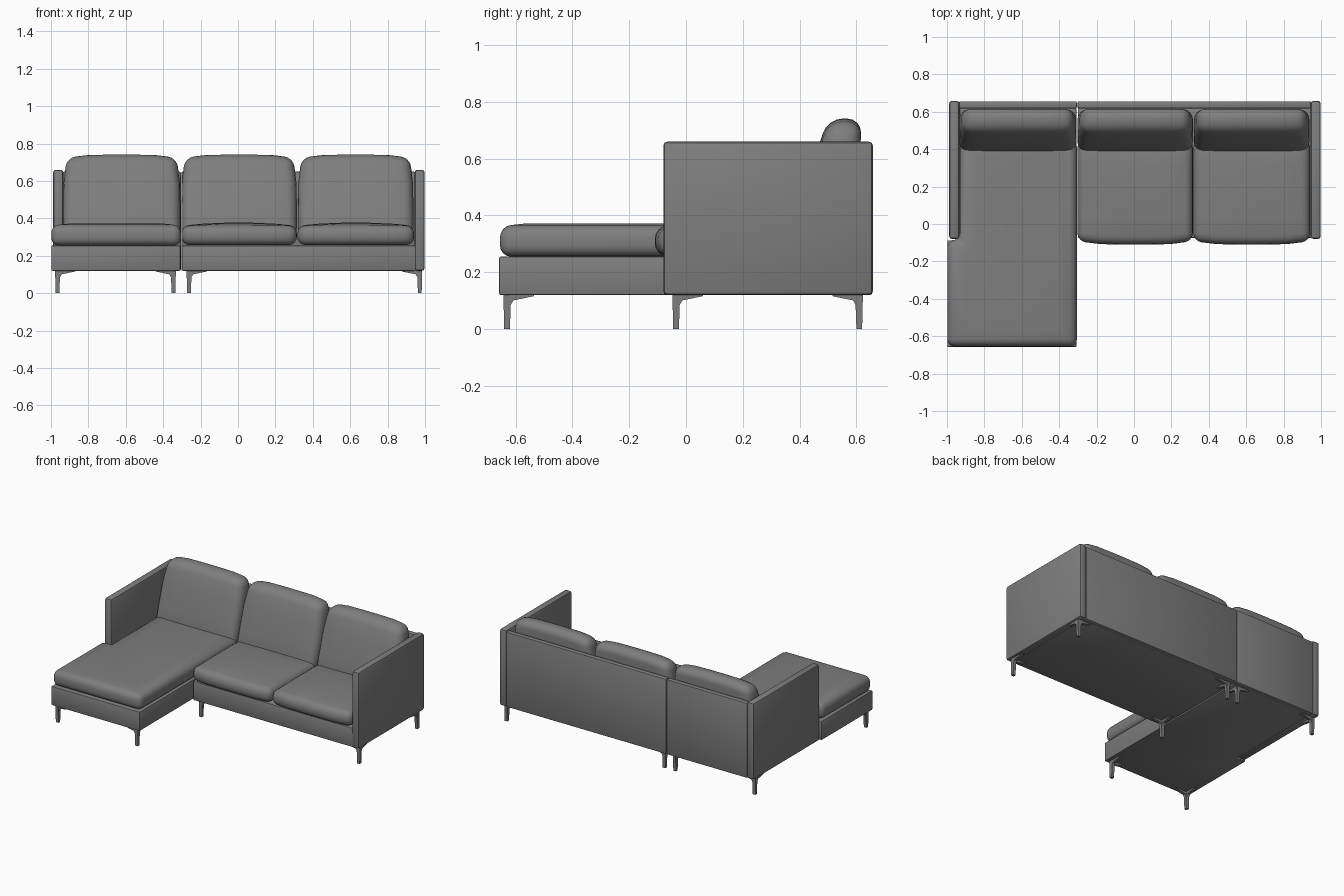
import bpy, bmesh, math
from mathutils import Vector

if "Cube" in bpy.data.objects:
    bpy.data.objects.remove(bpy.data.objects["Cube"])


def material(name, value):
    m = bpy.data.materials.new(name)
    m.use_nodes = True
    colour = (value, value, value, 1)
    m.diffuse_color = colour
    m.node_tree.nodes["Principled BSDF"].inputs["Base Color"].default_value = colour
    return m


fabric = material("grey fabric", 0.21)


def finish(name, bm, bevel=0.0, segments=2):
    """Round the hard edges and turn the bmesh into a smooth object."""
    bmesh.ops.recalc_face_normals(bm, faces=bm.faces[:])
    if bevel:
        hard = [e for e in bm.edges if e.calc_face_angle(0) > math.radians(50)]
        bmesh.ops.bevel(bm, geom=hard, offset=bevel, segments=segments,
                        profile=0.5, affect='EDGES')
    mesh = bpy.data.meshes.new(name)
    bm.to_mesh(mesh)
    bm.free()
    ob = bpy.data.objects.new(name, mesh)
    bpy.context.collection.objects.link(ob)
    mesh.materials.append(fabric)
    bpy.ops.object.select_all(action='DESELECT')
    bpy.context.view_layer.objects.active = ob
    ob.select_set(True)
    bpy.ops.object.shade_smooth_by_angle(angle=math.radians(40))
    return ob


def grid_box(cuts):
    """Cube from -1 to 1, cut the given number of times along x, y and z."""
    bm = bmesh.new()
    bmesh.ops.create_cube(bm, size=2)
    for axis, n in enumerate(cuts):
        if n:
            along = [e for e in bm.edges
                     if abs(e.verts[0].co[axis] - e.verts[1].co[axis]) > 1]
            bmesh.ops.subdivide_edges(bm, edges=along, cuts=n, use_grid_fill=True)
    return bm


def mix(a, b, t):
    return a + (b - a) * (t + 1) / 2


def box(name, x, y, z, bevel):
    bm = grid_box((0, 0, 0))
    for v in bm.verts:
        v.co = Vector((mix(*x, v.co.x), mix(*y, v.co.y), mix(*z, v.co.z)))
    return finish(name, bm, bevel)


def slab(name, outline, z0, z1, bevel, segments, crown=0):
    """Upright block over a plan outline, with an optional raised crown."""
    bm = bmesh.new()
    base = bm.faces.new([bm.verts.new((x, y, z0)) for x, y in outline])
    top = bmesh.ops.extrude_face_region(bm, geom=[base])["geom"]
    bmesh.ops.translate(bm, vec=(0, 0, z1 - z0),
                        verts=[g for g in top if isinstance(g, bmesh.types.BMVert)])
    bmesh.ops.recalc_face_normals(bm, faces=bm.faces[:])
    if crown:
        lid = max(bm.faces, key=lambda f: f.calc_center_median().z)
        bmesh.ops.inset_region(bm, faces=[lid], thickness=0.13, depth=crown)
    return finish(name, bm, bevel, segments)


def seat_cushion(name, x0, x1):
    bm = grid_box((4, 3, 0))
    for v in bm.verts:
        u, s, w = v.co
        dome = (1 - u * u) * (1 - s * s)
        front = -0.092 - 0.018 * (1 - u ** 4)
        v.co = Vector((mix(x0, x1, u), mix(front, 0.45, s),
                       0.362 + 0.016 * dome if w > 0 else 0.257))
    finish(name, bm, 0.045, 4)


def back_cushion(name, x0, x1):
    bm = grid_box((4, 0, 2))
    mid = (x0 + x1) / 2
    for v in bm.verts:
        u, s, w = v.co
        dome = (1 - u * u) * (1 - w * w)
        width = 1 - 0.06 * max(w, 0) ** 2
        front = mix(0.375, 0.50, w) - 0.012 * dome
        rear = mix(0.60, 0.618, w)
        v.co = Vector((mid + u * width * (x1 - x0) / 2, mix(front, rear, s),
                       mix(0.30, 0.725 + 0.016 * (1 - u ** 4), w)))
    finish(name, bm, 0.05, 4)


def leg(name, x, y, dx, dy):
    """Tapered foot with two bracket arms pointing inward along x and y."""
    bm = bmesh.new()
    # half profile of the bracket: distance inward, height
    profile = [(-0.013, 0.122), (-0.010, 0), (0.010, 0), (0.013, 0.085),
               (0.022, 0.101), (0.095, 0.116), (0.095, 0.122)]
    for way, side in ((Vector((dx, 0, 0)), Vector((0, 1, 0))),
                      (Vector((0, dy, 0)), Vector((1, 0, 0)))):
        rows = []
        for sgn in (-1, 1):
            rows.append([bm.verts.new(Vector((x, y, h)) + way * d + side * sgn * 0.010)
                         for d, h in profile])
            bm.faces.new(rows[-1])
        for i in range(len(profile)):
            j = (i + 1) % len(profile)
            bm.faces.new((rows[0][i], rows[0][j], rows[1][j], rows[1][i]))
    finish(name, bm)


# Frame: bases, arms and back panels
def chaise_outline(front, seam, back):
    return [(-0.998, front), (seam, front), (seam, back), (-0.932, back),
            (-0.932, -0.087), (-0.998, -0.087)]


slab("chaise_base", chaise_outline(-0.658, -0.308, 0.63), 0.12, 0.255, 0.006, 2)
box("sofa_base", (-0.300, 0.95), (-0.075, 0.63), (0.12, 0.255), 0.006)
box("right_arm", (-0.988, -0.934), (-0.08, 0.658), (0.12, 0.66), 0.014)
box("left_arm", (0.945, 0.998), (-0.08, 0.658), (0.12, 0.66), 0.014)
box("chaise_back_panel", (-0.936, -0.306), (0.618, 0.656), (0.12, 0.65), 0.008)
box("sofa_back_panel", (-0.303, 0.947), (0.618, 0.656), (0.12, 0.65), 0.008)

# Cushions
slab("chaise_cushion", chaise_outline(-0.655, -0.305, 0.45), 0.255, 0.362, 0.04, 4, 0.010)
seat_cushion("middle_seat_cushion", -0.303, 0.315)
seat_cushion("left_seat_cushion", 0.317, 0.942)
for part, x0, x1 in (("chaise", -0.935, -0.308), ("middle", -0.303, 0.315),
                     ("left", 0.320, 0.938)):
    back_cushion(part + "_back_cushion", x0, x1)

# Legs under both sections
for part, xs, front in (("chaise", (-0.965, -0.345), -0.63),
                        ("sofa", (-0.262, 0.972), -0.035)):
    for x, dx, side in zip(xs, (1, -1), ("right", "left")):
        leg(f"{part}_front_{side}_leg", x, front, dx, 1)
        leg(f"{part}_back_{side}_leg", x, 0.61, dx, -1)
